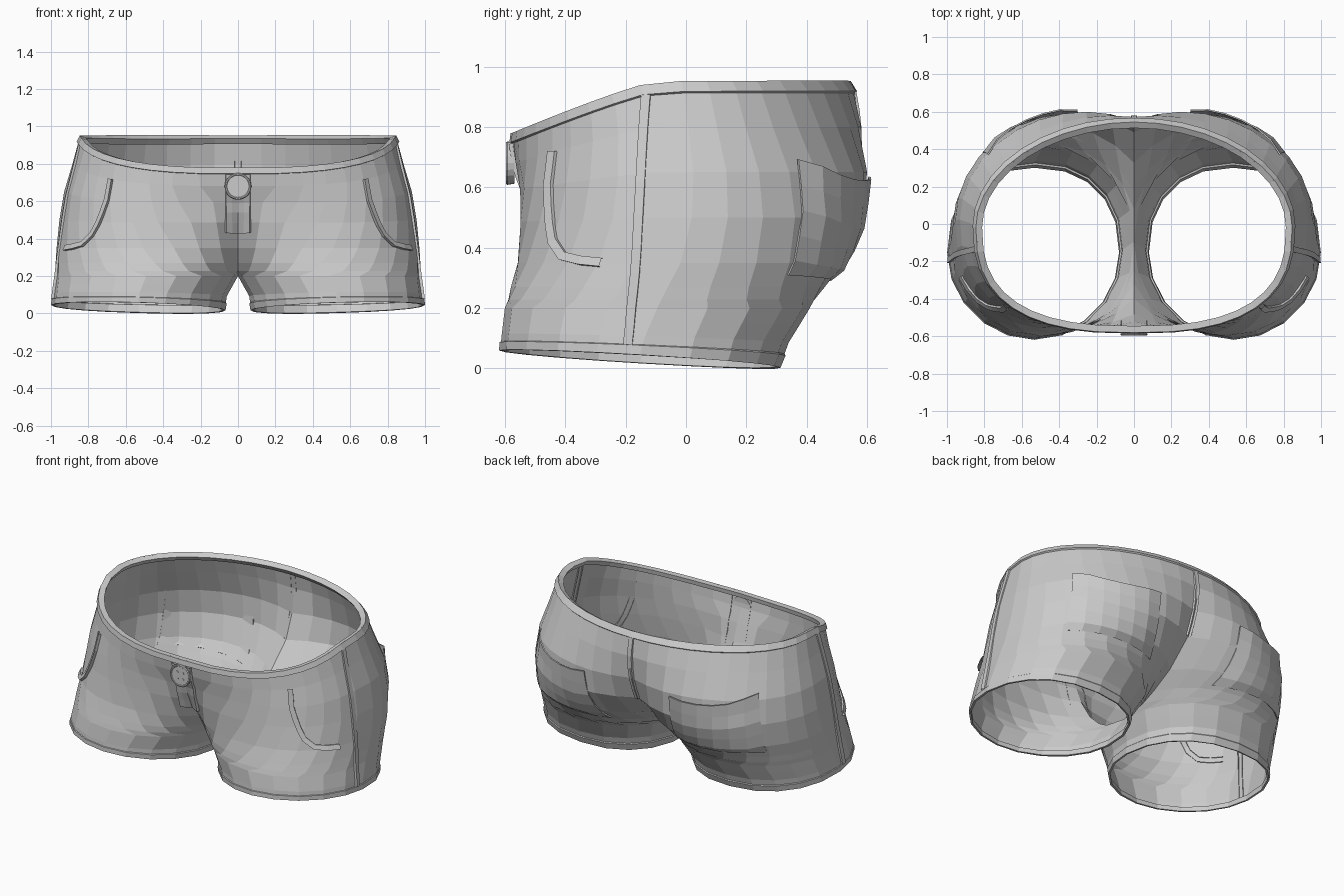
import bpy, bmesh, math
from mathutils import Vector

if "Cube" in bpy.data.objects:
    bpy.data.objects.remove(bpy.data.objects["Cube"])

# Cross-sections from waist to hem: height, outer x, lobe centre x, front y, back y, front dip
ROWS = [(.95, .84, .00, -.575, .54, .17), (.91, .855, .03, -.575, .56, .165),
        (.80, .885, .12, -.565, .58, .12), (.65, .93, .26, -.55, .60, .06),
        (.50, .955, .34, -.55, .59, .015), (.35, .97, .42, -.56, .525, 0),
        (.27, .975, .46, -.58, .46, 0), (.20, .98, .49, -.60, .41, 0),
        (.10, .99, .525, -.61, .34, 0), (.03, .996, .533, -.616, .31, 0)]
COLS = 20


def section(v):
    v = min(max(v, 0), 9)
    i = min(int(v), 8)
    return [a + (b - a) * (v - i) for a, b in zip(ROWS[i], ROWS[i + 1])]


def power(u, v):
    """Superellipse power: squarer at the front waist and at the back of the hem."""
    return 2 / (2.6 - .07 * v) if u < 0 else 2 / (1.96 + .08 * max(0, v - 5))


def spow(a, p):
    return math.copysign(abs(a) ** p, a)


def angle(c, p):
    return math.acos(max(-1, min(1, spow(c, 1 / p))))


def limit(u, v):
    """Angle at which the lobe meets the centre seam (180 degrees on the leg)."""
    _, xo, cx, *_ = section(v)
    return angle(-cx / (xo - cx), power(u, v))


def point(u, v):
    """Surface point: u runs -1 (front centre) to 1 (back centre), v waist to hem."""
    z, xo, cx, yf, yb, dip = section(v)
    a, p = u * limit(u, v), power(u, v)
    x = cx + (xo - cx) * spow(math.cos(a), p)
    y = (yf + yb) / 2 + (yb - yf) / 2 * spow(math.sin(a), p)
    z -= dip * min(max((-.10 - y) / .47, 0), 1) ** 1.15
    w = max(0, (v - 7) / 2)
    return Vector((x, y, z + w * (.03 * (x - .5) - .06 * (y + .15))))


def normal(u, v):
    du = point(u + .01, v) - point(u - .01, v)
    dv = point(u, min(v + .05, 9)) - point(u, max(v - .05, 0))
    return du.cross(-dv).normalized()


def lift(u, v, h):
    p = point(u, v) + normal(u, v) * h if h else point(u, v)
    if abs(u) > .999 and v <= 7:
        p.x = 0
    return p


def u_at_x(x, v, side):
    _, xo, cx, *_ = section(v)
    return side * min(angle((x - cx) / (xo - cx), power(side, v)) / limit(side, v), 1)


def u_at_y(y, v):
    _, _, _, yf, yb, _ = section(v)
    s = (y - (yf + yb) / 2) / ((yb - yf) / 2)
    return math.asin(max(-1, min(1, spow(s, 1 / power(s, v))))) / limit(s, v)


def mesh(name, grid, mirror=True):
    bm = bmesh.new()
    vs = [[bm.verts.new(p) for p in row] for row in grid]
    for a, b in zip(vs, vs[1:]):
        for i in range(len(a) - 1):
            bm.faces.new((a[i], a[i + 1], b[i + 1], b[i]))
    bmesh.ops.remove_doubles(bm, verts=bm.verts, dist=.0005)
    bmesh.ops.recalc_face_normals(bm, faces=bm.faces)
    me = bpy.data.meshes.new(name)
    bm.to_mesh(me)
    bm.free()
    ob = bpy.data.objects.new(name, me)
    bpy.context.collection.objects.link(ob)
    if mirror:
        ob.modifiers.new("mirror", 'MIRROR').use_clip = True
    return ob


def ring(name, profile):
    us = [-1 + 2 * i / COLS for i in range(COLS + 1)]
    return mesh(name, [[lift(u, v, h) for u in us] for v, h in profile])


def ribbon(name, path, width, height):
    """Raised seam following a path of (u, v) points."""
    grid = []
    for i, (u, v) in enumerate(path):
        p, n = point(u, v), normal(u, v)
        t = point(*path[min(i + 1, len(path) - 1)]) - point(*path[max(i - 1, 0)])
        s = n.cross(t).normalized() * width / 2
        grid.append([p - s - n * .01, p - s + n * height, p + s + n * height * .5, p + s - n * .01])
    return mesh(name, grid)


# Main cloth shell
ring("shorts_shell", [(v, 0) for v in (0, 1, 2, 3, 4, 5, 6, 6.6, 7, 7.5, 8, 9)])

# Waistband and leg hems, folded inward
ring("waistband", [(.95, 0), (.9, .01), (0, .006), (0, -.03), (.8, -.026), (.85, 0)])
ring("leg_hem", [(8.45, 0), (8.5, .005), (9, .003), (9, -.01), (8.5, -.009), (8.45, 0)])

# Side seams, nearly straight seen from the side
ribbon("side_seam", [(u_at_y(-.125 - .008 * v, v), v)
                     for v in [.9 + .76 * i for i in range(11)]], .03, .01)

# Curved front pocket openings
ribbon("front_pocket_edge", [(u_at_x(x, v, -1), v) for x, v in
                             ((.68, 2.0), (.69, 2.5), (.70, 3), (.725, 3.6), (.75, 4.1),
                              (.78, 4.5), (.83, 4.85), (.88, 4.95), (.92, 5))], .03, .018)

# Back patch pockets, gaping a little at the top
NU, NV = 6, 5
grid = []
for j in range(NV + 1):
    row = []
    for i in range(NU + 1):
        f, g = i / NU, j / NV
        v0 = 2.75 + .35 * f + .25 * math.sin(f * math.pi)
        h = .016 if 0 < i < NU and j < NV else .004
        if j == 0:
            h += .01
        u0 = .34 - .03 * g
        row.append(lift(u0 + (.76 - u0) * f, v0 + (5.5 + .3 * f - v0) * g, h))
    grid.append(row)
pocket = mesh("back_pocket", grid)
sol = pocket.modifiers.new("cloth", 'SOLIDIFY')
sol.thickness, sol.offset = .008, -1

# Fly placket and centre back seam
fly_rows = [1, 1.5, 2, 2.5, 3, 3.5, 4, 4.4]
mesh("fly_placket", [[lift(u_at_x(x, v, -1), v, h) for x, h in
                      ((0, .012), (.035, .012), (.065, .012), (.068, -.004))] for v in fly_rows])
mesh("back_seam", [[lift(u_at_x(x, v, 1), v, h) for x, h in ((0, .007), (.015, .007), (.017, -.004))]
                   for v in (.9, 1.5, 2, 2.5, 3, 3.5, 4)])


# Front button: lathed disc with a thin raised rim, and four thread studs
def disc(name, profile, centre, sides):
    grid = [[Vector((centre[0] + r * math.cos(a), centre[1] + y, centre[2] + r * math.sin(a)))
             for a in [2 * math.pi * i / sides for i in range(sides + 1)]] for r, y in profile]
    return mesh(name, grid, False)


disc("button", [(0, .02), (.068, .02), (.072, -.004), (.068, -.009), (.062, -.009),
                (.059, -.006), (0, -.006)], (0, -.588, .68), 20)
for sx in (-1, 1):
    for sz in (-1, 1):
        disc("button_stud", [(.009, 0), (.009, -.008), (0, -.008)],
             (sx * .02, -.588, .68 + sz * .02), 8)
